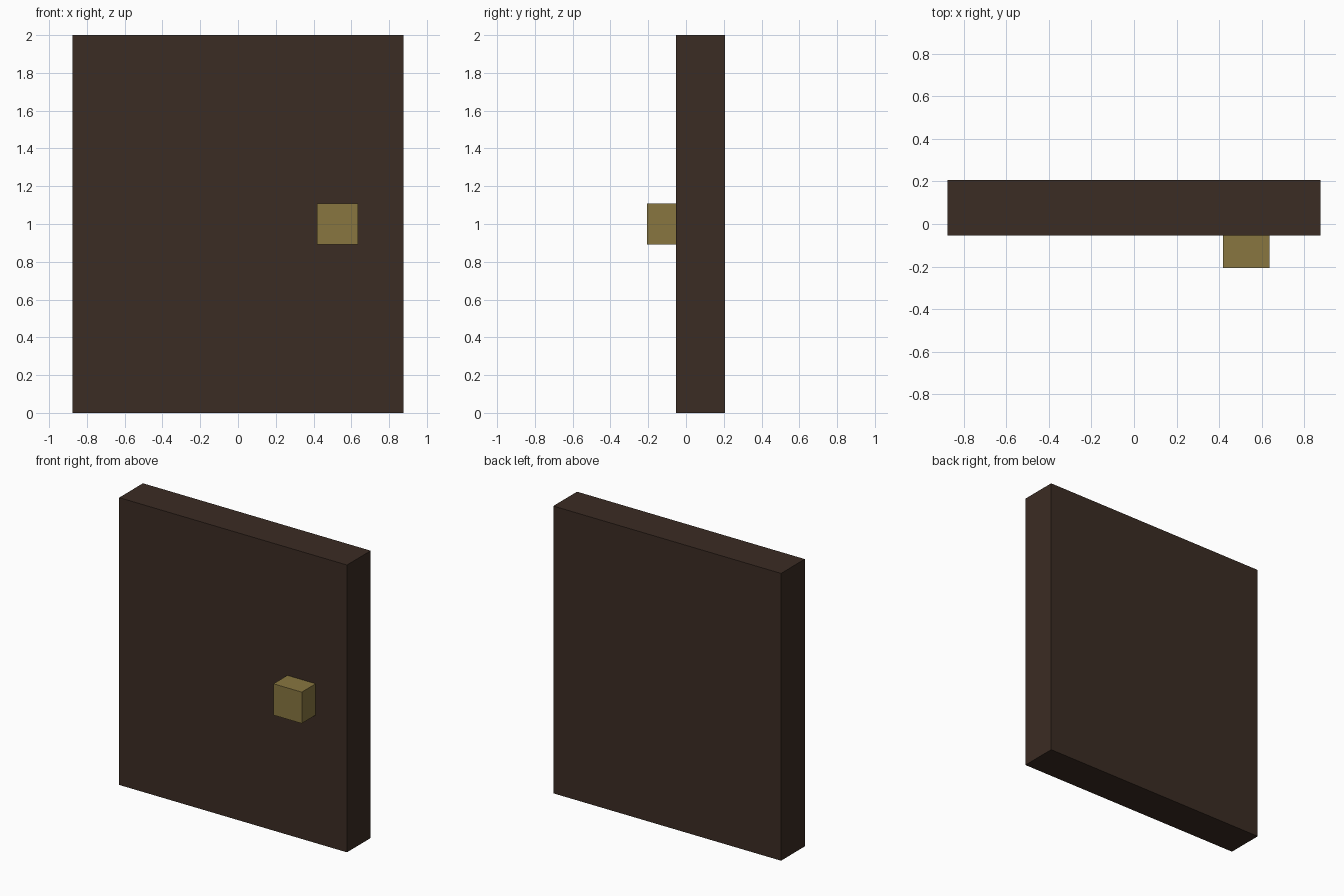
import bpy

if "Cube" in bpy.data.objects:
    bpy.data.objects.remove(bpy.data.objects["Cube"])


def material(name, rgb):
    mat = bpy.data.materials.new(name)
    mat.diffuse_color = (*rgb, 1.0)
    mat.use_nodes = True
    mat.node_tree.nodes["Principled BSDF"].inputs["Base Color"].default_value = mat.diffuse_color
    return mat


def box(name, low, high, mat):
    """Axis-aligned box between two opposite corners."""
    centre = [(a + b) / 2 for a, b in zip(low, high)]
    bpy.ops.mesh.primitive_cube_add(size=1, location=centre)
    obj = bpy.context.object
    obj.name = name
    obj.scale = [b - a for a, b in zip(low, high)]
    bpy.ops.object.transform_apply(location=False, rotation=False, scale=True)
    obj.data.materials.append(mat)
    return obj


dark_wood = material("dark_wood", (0.044, 0.025, 0.017))
brass = material("brass", (0.246, 0.181, 0.051))

# Door slab
box("door_panel", (-0.877, -0.054, 0.0), (0.877, 0.207, 2.0), dark_wood)

# Square knob on the front face
box("door_knob", (0.418, -0.207, 0.891), (0.636, -0.054, 1.109), brass)
